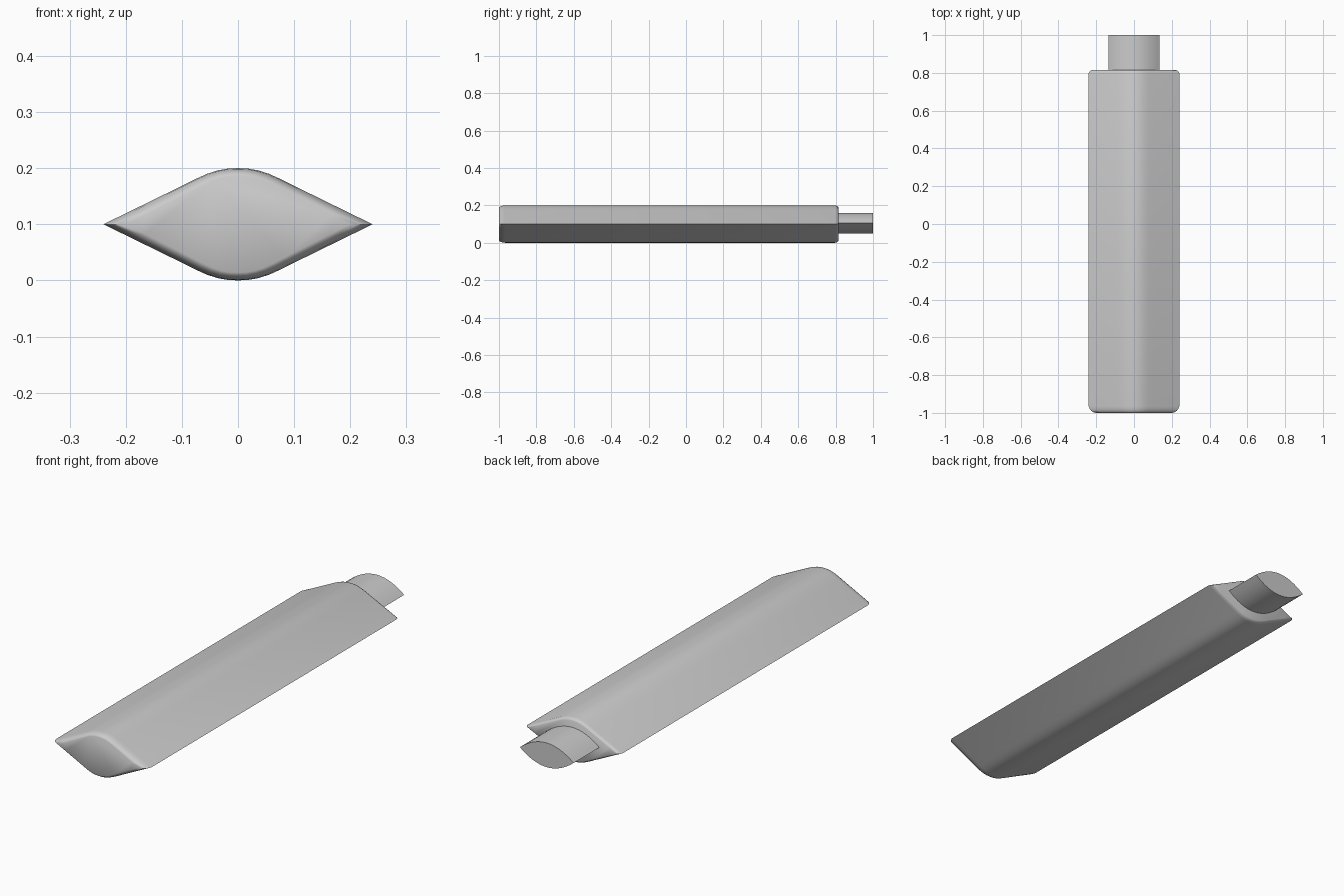
import bpy, bmesh, math

if "Cube" in bpy.data.objects:
    bpy.data.objects.remove(bpy.data.objects["Cube"])


def mirrored(quarter, zc):
    # quarter runs from the top middle to the right-hand tip; mirror into a closed loop
    right = quarter + [(x, -z) for x, z in reversed(quarter[:-1])]
    left = [(-x, z) for x, z in reversed(right[1:-1])]
    return [(x, z + zc) for x, z in right + left]


def loft(name, loop, zc, rows, angle):
    # rows: (y, width scale, height scale)
    bm = bmesh.new()
    rings = [[bm.verts.new((x * sx, y, zc + (z - zc) * sz)) for x, z in loop]
             for y, sx, sz in rows]
    n = len(loop)
    for a, b in zip(rings, rings[1:]):
        for i in range(n):
            j = (i + 1) % n
            bm.faces.new((a[i], a[j], b[j], b[i]))
    bm.faces.new(rings[0])
    bm.faces.new(rings[-1])
    bmesh.ops.recalc_face_normals(bm, faces=bm.faces)
    me = bpy.data.meshes.new(name)
    bm.to_mesh(me)
    bm.free()
    ob = bpy.data.objects.new(name, me)
    bpy.context.collection.objects.link(ob)
    bpy.ops.object.select_all(action='DESELECT')
    bpy.context.view_layer.objects.active = ob
    ob.select_set(True)
    bpy.ops.object.shade_smooth_by_angle(angle=math.radians(angle))
    return ob


# Main body: pointed section with rounded crown and softened ends
body_quarter = [(0, .1), (.018, .0992), (.036, .096), (.055, .09), (.075, .081),
                (.1, .0685), (.2, .0195), (.24, 0)]
body_rows = [(-1, .83, .86), (-.997, .89, .91), (-.99, .94, .955), (-.98, .975, .985),
             (-.965, 1, 1), (.797, 1, 1), (.806, .985, .975), (.812, .96, .94), (.815, .92, .89)]
loft("body", mirrored(body_quarter, .1), .1, body_rows, 50)

# Connecting stub: lens-shaped section
stub_quarter = [(.135 * t, .055 * (1 - t ** 2)) for t in (i / 8 for i in range(9))]
loft("end_stub", mirrored(stub_quarter, .105), .105, [(.8, 1, 1), (1, 1, 1)], 40)
